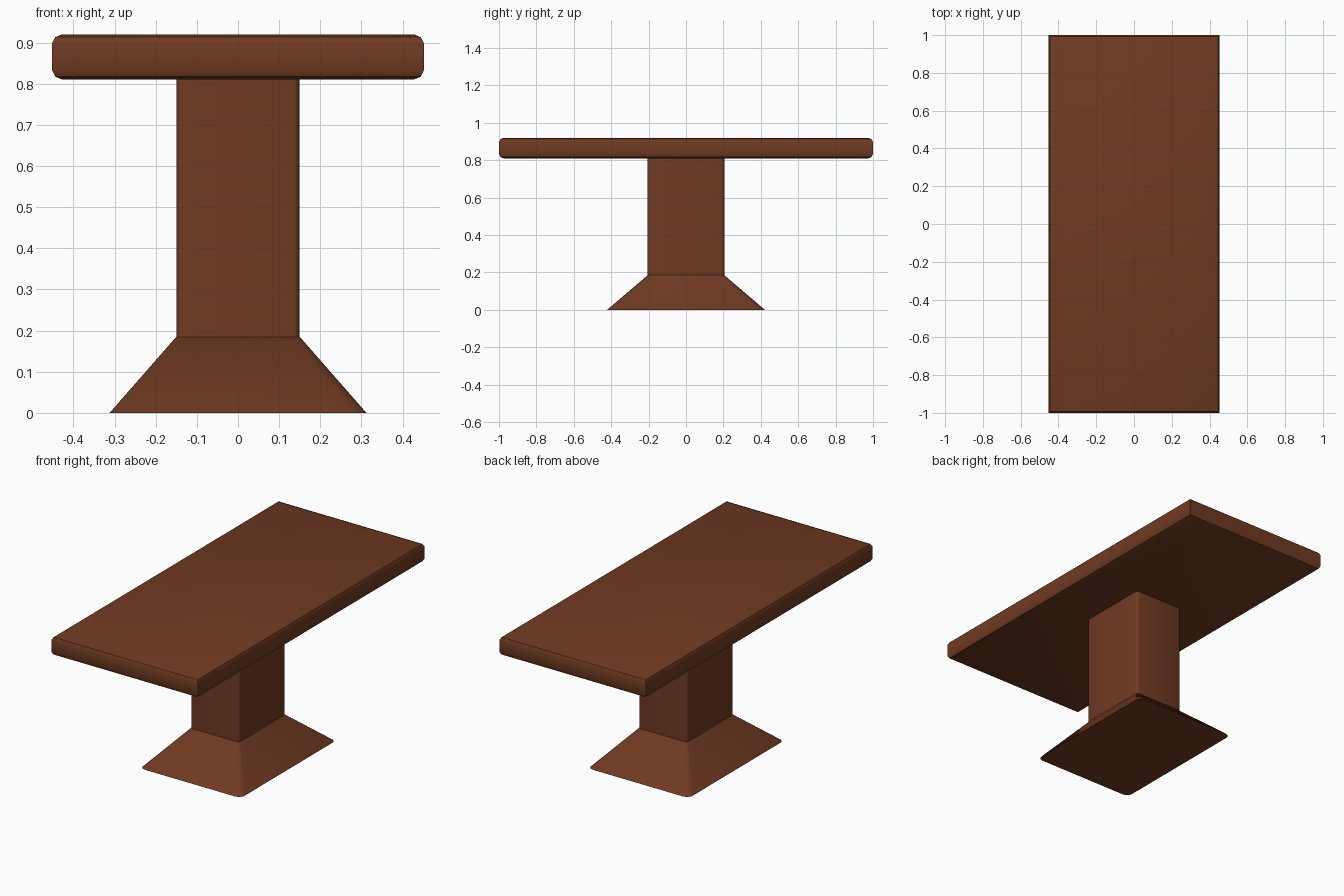
import bpy, bmesh, math

if "Cube" in bpy.data.objects:
    bpy.data.objects.remove(bpy.data.objects["Cube"])

wood = bpy.data.materials.new("dark_wood")
wood.diffuse_color = (0.16, 0.042, 0.016, 1)
wood.use_nodes = True
wood.node_tree.nodes["Principled BSDF"].inputs["Base Color"].default_value = wood.diffuse_color


def outline(hx, hy, r=0.0, seg=3):
    """Rectangle with half sizes hx, hy and optional rounded corners."""
    if r == 0:
        return [(hx, hy), (-hx, hy), (-hx, -hy), (hx, -hy)]
    pts = []
    for i, (sx, sy) in enumerate([(1, 1), (-1, 1), (-1, -1), (1, -1)]):
        for k in range(seg + 1):
            a = math.pi / 2 * (i + k / seg)
            pts.append((sx * (hx - r) + r * math.cos(a), sy * (hy - r) + r * math.sin(a)))
    return pts


def loft(name, rings):
    """Closed solid through (z, outline) rings."""
    bm = bmesh.new()
    loops = [[bm.verts.new((x, y, z)) for x, y in pts] for z, pts in rings]
    n = len(loops[0])
    for a, b in zip(loops, loops[1:]):
        for i in range(n):
            j = (i + 1) % n
            bm.faces.new((a[i], a[j], b[j], b[i]))
    bm.faces.new(loops[0][::-1])
    bm.faces.new(loops[-1])
    bmesh.ops.recalc_face_normals(bm, faces=bm.faces)
    mesh = bpy.data.meshes.new(name)
    bm.to_mesh(mesh)
    bm.free()
    mesh.materials.append(wood)
    obj = bpy.data.objects.new(name, mesh)
    bpy.context.collection.objects.link(obj)
    bpy.ops.object.select_all(action='DESELECT')
    obj.select_set(True)
    bpy.context.view_layer.objects.active = obj
    bpy.ops.object.shade_smooth_by_angle(angle=math.radians(40))
    return obj


# Table top: eased upper and lower edges, mitred corners
edge = [(0.81, 0.025), (0.817, 0.008), (0.833, 0.0),
        (0.897, 0.0), (0.913, 0.008), (0.92, 0.025)]
loft("table_top", [(z, outline(0.452 - d, 1.0 - d)) for z, d in edge])

# Column
column_outline = outline(0.15, 0.205, 0.016)
loft("column", [(0.185, column_outline), (0.812, column_outline)])

# Flared foot
loft("flared_base", [(0.0, outline(0.312, 0.422, 0.035)), (0.185, column_outline)])
